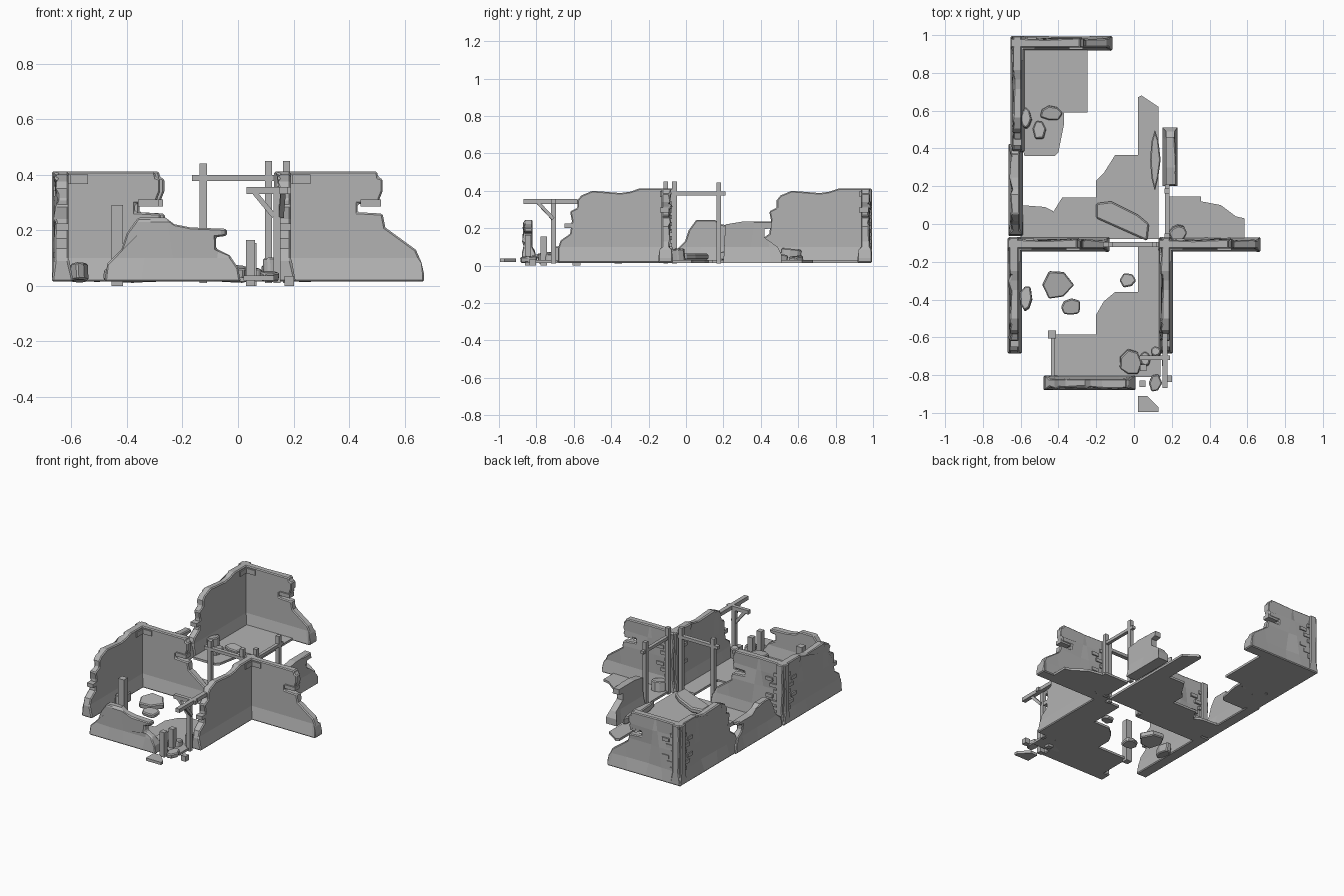
import bpy, bmesh, math, random
from mathutils import Vector

random.seed(4)
cube = bpy.data.objects.get("Cube")
if cube:
    bpy.data.objects.remove(cube)

stone = bpy.data.materials.new("grey_stone")
stone.use_nodes = True
GREY = (0.45, 0.45, 0.45, 1)
stone.diffuse_color = GREY
stone.node_tree.nodes["Principled BSDF"].inputs["Base Color"].default_value = GREY


def finish(bm, name, bevel=0):
    bmesh.ops.recalc_face_normals(bm, faces=bm.faces)
    mesh = bpy.data.meshes.new(name)
    bm.to_mesh(mesh)
    bm.free()
    mesh.materials.append(stone)
    ob = bpy.data.objects.new(name, mesh)
    bpy.context.collection.objects.link(ob)
    if bevel:
        mod = ob.modifiers.new("chipped_edges", "BEVEL")
        mod.width = bevel
        mod.segments = 1
        mod.limit_method = "ANGLE"
        mod.angle_limit = math.radians(50)
    return ob


def wall(name, profile, origin, along, inward):
    """Broken wall: upright outline, flared foot, uneven outer face."""
    bm = bmesh.new()
    bm.faces.new([bm.verts.new((s, 0, z)) for s, z in profile])
    cuts = [((0, 0, z), (0, 0, 1)) for z in (0.1, 0.23, 0.33)]
    cuts += [((0.13 * i, 0, 0), (1, 0, 0.15 * (-1) ** i)) for i in range(1, 5)]
    for co, no in cuts:
        bmesh.ops.bisect_plane(bm, geom=bm.verts[:] + bm.edges[:] + bm.faces[:],
                               plane_co=co, plane_no=no)
    outer = bm.verts[:]
    ext = bmesh.ops.extrude_face_region(bm, geom=bm.faces[:], use_keep_orig=True)
    inner = [g for g in ext["geom"] if isinstance(g, bmesh.types.BMVert)]
    for v in outer:
        v.co.y = random.uniform(0.008, 0.02) if v.co.z > 0.09 else 0.0
    for v in inner:
        v.co.y = 0.06 if v.co.z > 0.09 else 0.078
    a, d, o = Vector(along), Vector(inward), Vector(origin)
    for v in bm.verts:
        v.co = o + a * v.co.x + d * v.co.y + Vector((0, 0, v.co.z))
    return finish(bm, name, 0.006)


def box(name, x, y, z, turn=0.0):
    """Block given by its low and high limits on each axis."""
    bm = bmesh.new()
    bmesh.ops.create_cube(bm, size=1)
    for v in bm.verts:
        v.co = Vector((v.co.x * (x[1] - x[0]), v.co.y * (y[1] - y[0]), v.co.z * (z[1] - z[0])))
    ob = finish(bm, name)
    ob.location = [(k[0] + k[1]) / 2 for k in (x, y, z)]
    ob.rotation_euler.z = turn
    return ob


def post(name, x, y, top, w=0.026, low=0.01):
    return box(name, (x - w / 2, x + w / 2), (y - w / 2, y + w / 2), (low, top))


def strut(name, a, b, w=0.018):
    """Square timber between two points."""
    a, b = Vector(a), Vector(b)
    ob = box(name, (-w / 2, w / 2), (-w / 2, w / 2), (0, (b - a).length))
    ob.location = (a + b) / 2
    ob.rotation_euler = (b - a).to_track_quat("Z", "Y").to_euler()
    return ob


def slab(name, outline, low=0.015, high=0.03, bevel=0):
    bm = bmesh.new()
    face = bm.faces.new([bm.verts.new((x, y, low)) for x, y in outline])
    ext = bmesh.ops.extrude_face_region(bm, geom=[face], use_keep_orig=True)
    for g in ext["geom"]:
        if isinstance(g, bmesh.types.BMVert):
            g.co.z = high
    return finish(bm, name, bevel)


def tile(name, x0, x1, y0, y1):
    return slab(name, [(x0, y0), (x1, y0), (x1, y1), (x0, y1)])


def rubble(name, x, y, rx, ry, top, low=0.015, sides=7, tilt=0.0):
    """Irregular faceted stone."""
    pts = []
    for i in range(sides):
        t = math.tau * i / sides
        r = random.uniform(0.8, 1.1)
        pts.append((rx * r * math.cos(t), ry * r * math.sin(t)))
    ob = slab(name, pts, 0, top - low, 0.006)
    ob.location = (x, y, low)
    ob.rotation_euler = (tilt, tilt / 2, 0)
    return ob


# Corner walls: one design used three times
LONG = [(0, 0.015), (0, 0.412), (0.37, 0.412), (0.375, 0.39), (0.39, 0.385), (0.39, 0.34),
        (0.38, 0.315), (0.375, 0.295), (0.30, 0.295), (0.30, 0.265), (0.39, 0.26),
        (0.40, 0.21), (0.51, 0.13), (0.53, 0.085), (0.54, 0.04), (0.54, 0.015)]
SIDE = [(0, 0.015), (0, 0.412), (0.18, 0.412), (0.23, 0.395), (0.28, 0.388), (0.43, 0.4),
        (0.49, 0.375), (0.51, 0.35), (0.51, 0.31), (0.55, 0.29), (0.54, 0.24), (0.55, 0.17),
        (0.6, 0.135), (0.615, 0.09), (0.615, 0.015)]
CORNERS = {"rear": (-0.655, 0.995), "left_room": (-0.67, -0.07), "right_room": (0.13, -0.07)}
for label, (cx, cy) in CORNERS.items():
    wall(label + "_back_wall", LONG, (cx, cy, 0), (1, 0, 0), (0, -1, 0))
    wall(label + "_side_wall", SIDE, (cx, cy, 0), (0, -1, 0), (1, 0, 0))
    # Exposed bricks in the inner corner
    box(label + "_corner_brick", (cx + 0.05, cx + 0.13), (cy - 0.068, cy - 0.05), (0.367, 0.4))
    box(label + "_corner_brick_side", (cx + 0.05, cx + 0.068), (cy - 0.13, cy - 0.05), (0.367, 0.4))
    # Brick patches on the outer faces
    for i in range(7):
        z = 0.1 + 0.037 * i
        s = 0.03 + 0.03 * (i % 3)
        box(label + "_back_brick", (cx + s, cx + s + 0.05), (cy - 0.03, cy - 0.006), (z, z + 0.022))
        box(label + "_side_brick", (cx + 0.006, cx + 0.03), (cy - s - 0.05, cy - s), (z, z + 0.022))
    # Loose bricks at the broken ends
    box(label + "_end_brick", (cx + 0.31, cx + 0.385), (cy - 0.07, cy - 0.02), (0.285, 0.31))
    box(label + "_end_brick_side", (cx + 0.015, cx + 0.06), (cy - 0.58, cy - 0.52), (0.2, 0.225))

# Low walls
LOW = [(0, 0.015), (0.01, 0.08), (0.06, 0.13), (0.08, 0.19), (0.12, 0.245), (0.22, 0.245),
       (0.25, 0.222), (0.31, 0.21), (0.44, 0.205), (0.44, 0.18), (0.40, 0.175), (0.40, 0.135),
       (0.45, 0.11), (0.48, 0.065), (0.49, 0.015)]
STUB = [(0, 0.015), (0.01, 0.22), (0.1, 0.235), (0.26, 0.235), (0.26, 0.2), (0.22, 0.195),
        (0.22, 0.15), (0.29, 0.1), (0.31, 0.06), (0.31, 0.015)]
wall("front_low_wall", LOW, (-0.48, -0.88, 0), (1, 0, 0), (0, 1, 0))
wall("left_low_wall", LOW, (-0.665, -0.065, 0), (0, 1, 0), (1, 0, 0))
wall("right_low_wall", STUB, (0.23, 0.2, 0), (0, 1, 0), (-1, 0, 0))

# Floor tiles, whole and broken
tile("rear_floor", -0.6, -0.245, 0.59, 0.94)
slab("rear_floor_broken", [(-0.6, 0.59), (-0.37, 0.59), (-0.37, 0.53), (-0.4, 0.38),
                           (-0.42, 0.36), (-0.58, 0.36), (-0.6, 0.45)])
slab("hall_floor_left", [(-0.6, -0.08), (-0.43, -0.08), (-0.43, 0.07), (-0.47, 0.09), (-0.6, 0.1)])
slab("hall_floor_mid", [(-0.43, -0.08), (-0.2, -0.08), (-0.2, 0.14), (-0.38, 0.14), (-0.43, 0.06)])
slab("hall_floor_right", [(-0.2, -0.08), (0.02, -0.08), (0.02, 0.365), (-0.1, 0.365),
                          (-0.16, 0.27), (-0.2, 0.23)])
slab("hall_path", [(0.02, -0.08), (0.13, -0.08), (0.13, 0.62), (0.04, 0.68), (0.02, 0.67)])
tile("side_floor", 0.17, 0.355, -0.08, 0.145)
slab("side_floor_broken", [(0.355, -0.08), (0.585, -0.08), (0.585, 0.03), (0.54, 0.04),
                           (0.46, 0.1), (0.355, 0.12)])
tile("front_path", 0.02, 0.14, -0.81, -0.12)
slab("front_floor_right", [(-0.2, -0.81), (0.02, -0.81), (0.02, -0.36), (-0.1, -0.36),
                           (-0.16, -0.41), (-0.2, -0.48)])
tile("front_floor_left", -0.43, -0.2, -0.81, -0.585)
slab("path_fragment", [(0.02, -0.995), (0.13, -0.995), (0.13, -0.97), (0.07, -0.91), (0.02, -0.91)],
     0.02, 0.038)

# Fallen slabs and rubble
slab("fallen_slab", [(-0.2, 0.11), (-0.12, 0.12), (0.02, 0.05), (0.08, 0.0), (0.07, -0.09),
                     (-0.2, 0.03)], 0.03, 0.065, 0.008)
rubble("leaning_slab", 0.11, 0.34, 0.03, 0.16, 0.075, 0.03, 8)
STONES = [(-0.41, -0.32, 0.085, 0.085, 0.055), (-0.57, -0.4, 0.035, 0.075, 0.08),
          (-0.33, -0.44, 0.055, 0.045, 0.045), (-0.03, -0.3, 0.045, 0.04, 0.04),
          (-0.02, -0.73, 0.06, 0.07, 0.07), (0.06, -0.72, 0.03, 0.04, 0.06),
          (0.11, -0.84, 0.035, 0.05, 0.05), (0.12, -0.68, 0.03, 0.03, 0.1),
          (0.23, -0.04, 0.045, 0.045, 0.09), (-0.5, 0.5, 0.04, 0.055, 0.06),
          (-0.44, 0.59, 0.06, 0.045, 0.05), (-0.57, 0.55, 0.03, 0.06, 0.09)]
for i, (x, y, rx, ry, top) in enumerate(STONES):
    rubble("rubble_stone", x, y, rx, ry, top, 0.018, 6 + i % 3, 0.1 * (-1) ** i)

# Doorway frames
post("door_post", -0.125, -0.108, 0.44)
post("door_post", 0.11, -0.108, 0.45)
box("door_lintel", (-0.165, 0.145), (-0.123, -0.096), (0.378, 0.398))
post("side_door_post", 0.175, -0.062, 0.45)
post("side_door_post", 0.175, 0.175, 0.445)
box("side_door_lintel", (0.165, 0.187), (-0.1, 0.21), (0.375, 0.395))

# Timber support beside the right room
post("support_post", 0.14, -0.708, 0.335)
box("support_beam", (0.15, 0.178), (-0.868, -0.58), (0.33, 0.355))
box("support_crossbeam", (0.03, 0.19), (-0.72, -0.695), (0.33, 0.355))
strut("support_brace", (0.155, -0.71, 0.25), (0.162, -0.79, 0.335))
strut("support_brace_side", (0.13, -0.708, 0.25), (0.06, -0.708, 0.335))

# Stumps and fallen rail
post("fence_stump", -0.435, -0.585, 0.29, 0.042, 0.0)
post("path_stump", 0.045, -0.845, 0.165, 0.034, 0.0)
post("path_stump", 0.05, -0.76, 0.155, 0.034, 0.0)
post("short_stump", 0.185, -0.82, 0.035, 0.034, 0.0)
strut("fallen_rail", (-0.43, -0.6, 0.04), (-0.43, -0.81, 0.05))
